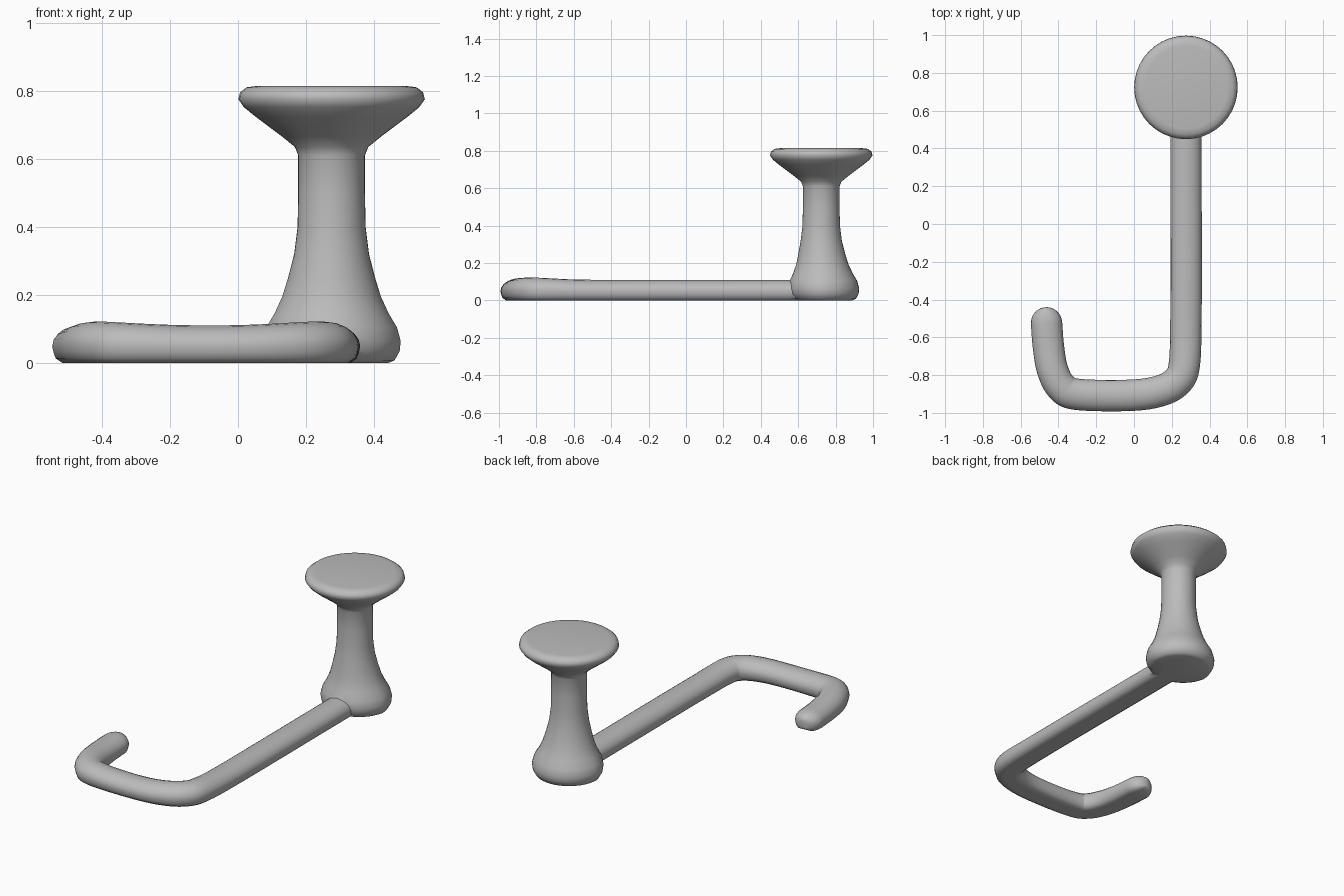
import bpy, bmesh, math
from mathutils import Vector

if "Cube" in bpy.data.objects:
    bpy.data.objects.remove(bpy.data.objects["Cube"])

grey = bpy.data.materials.new("light grey")
grey.diffuse_color = (0.5, 0.5, 0.5, 1)
grey.use_nodes = True
grey.node_tree.nodes["Principled BSDF"].inputs["Base Color"].default_value = grey.diffuse_color


def loft(name, rings):
    """Skin closed rings of equal size and cap both ends."""
    bm = bmesh.new()
    loops = [[bm.verts.new(p) for p in ring] for ring in rings]
    n = len(loops[0])
    for a, b in zip(loops, loops[1:]):
        for i in range(n):
            j = (i + 1) % n
            bm.faces.new((a[i], a[j], b[j], b[i]))
    bm.faces.new(loops[0][::-1])
    bm.faces.new(loops[-1])
    bmesh.ops.recalc_face_normals(bm, faces=bm.faces)
    mesh = bpy.data.meshes.new(name)
    bm.to_mesh(mesh)
    bm.free()
    mesh.materials.append(grey)
    ob = bpy.data.objects.new(name, mesh)
    bpy.context.collection.objects.link(ob)
    return ob


def smooth_points(pts, steps):
    """Catmull-Rom curve through the points."""
    pts = [Vector(p) for p in pts]
    pts = [2 * pts[0] - pts[1]] + pts + [2 * pts[-1] - pts[-2]]
    out = []
    for a, b, c, d in zip(pts, pts[1:], pts[2:], pts[3:]):
        for s in range(steps):
            t = s / steps
            out.append(0.5 * (2 * b + (c - a) * t + (2 * a - 5 * b + 4 * c - d) * t * t
                              + (3 * b - a - 3 * c + d) * t ** 3))
    return out + [pts[-2]]


# Upright post with a bulging foot and a flared cap: (radius, height)
PX, PY, SIDES = 0.275, 0.723, 40
profile = [(0.165, 0), (0.185, 0.008), (0.2, 0.035), (0.203, 0.065), (0.192, 0.105),
           (0.168, 0.145), (0.145, 0.195), (0.128, 0.25), (0.11, 0.32), (0.1, 0.40),
           (0.098, 0.5), (0.098, 0.61), (0.108, 0.635), (0.145, 0.665), (0.185, 0.695),
           (0.225, 0.725), (0.258, 0.752), (0.274, 0.775), (0.269, 0.795),
           (0.25, 0.81), (0.22, 0.814)]
post_rings = []
for r, z in profile:
    # the foot is pulled in slightly on the front side
    pull = 0.035 * max(0.0, 1 - z / 0.3)
    ring = []
    for i in range(SIDES):
        a = math.tau * i / SIDES
        rr = r - pull * max(0.0, -math.sin(a))
        ring.append((PX + rr * math.cos(a), PY + rr * math.sin(a), z))
    post_rings.append(ring)
post = loft("post_and_cap", post_rings)

# Hook-shaped bar lying on the ground: centre line, flat-bottomed oval section
path = smooth_points([(0.275, 0.66), (0.275, 0.3), (0.276, -0.1), (0.275, -0.5),
                      (0.267, -0.74), (0.232, -0.83), (0.14, -0.883), (-0.02, -0.907),
                      (-0.3, -0.902), (-0.385, -0.862), (-0.432, -0.77),
                      (-0.453, -0.65), (-0.463, -0.525)], 6)
tip_dir = (path[-1] - path[-2]).normalized()
tip = path[-1].copy()
stations = [(p, 1.0) for p in path]
# rounded tip
for k in range(1, 8):
    a = k / 7 * math.radians(84)
    stations.append((tip + tip_dir * 0.085 * math.sin(a), math.cos(a)))

bar_rings = []
for i, (p, s) in enumerate(stations):
    q0 = stations[max(i - 1, 0)][0]
    q1 = stations[min(i + 1, len(stations) - 1)][0]
    t = (q1 - q0).normalized()
    side = Vector((-t.y, t.x))
    # a little taller at the two bends than along the straights
    bend = sum(math.exp(-((p.x - cx) ** 2 + (p.y + 0.83) ** 2) / 0.03) for cx in (0.24, -0.41))
    top = 0.11 + 0.012 * min(bend, 1)
    ring = []
    for k in range(20):
        a = math.tau * k / 20
        h = max(math.sin(a), -0.8)
        z = (h + 0.8) / 1.8 * top
        z = 0.05 + (z - 0.05) * (0.35 + 0.65 * s)
        w = 0.083 * s * math.cos(a) * (1.08 if h < -0.5 else 1)
        ring.append((p.x + side.x * w, p.y + side.y * w, z))
    bar_rings.append(ring)
bar = loft("hook_bar", bar_rings)

# Fuse the bar into the foot
fuse = post.modifiers.new("fuse", 'BOOLEAN')
fuse.operation, fuse.object, fuse.solver = 'UNION', bar, 'EXACT'
bpy.context.view_layer.objects.active = post
post.select_set(True)
bpy.ops.object.modifier_apply(modifier=fuse.name)
bpy.data.objects.remove(bar)
post.name = "post_cap_and_hook_bar"
bpy.ops.object.shade_smooth_by_angle(angle=math.radians(50))
